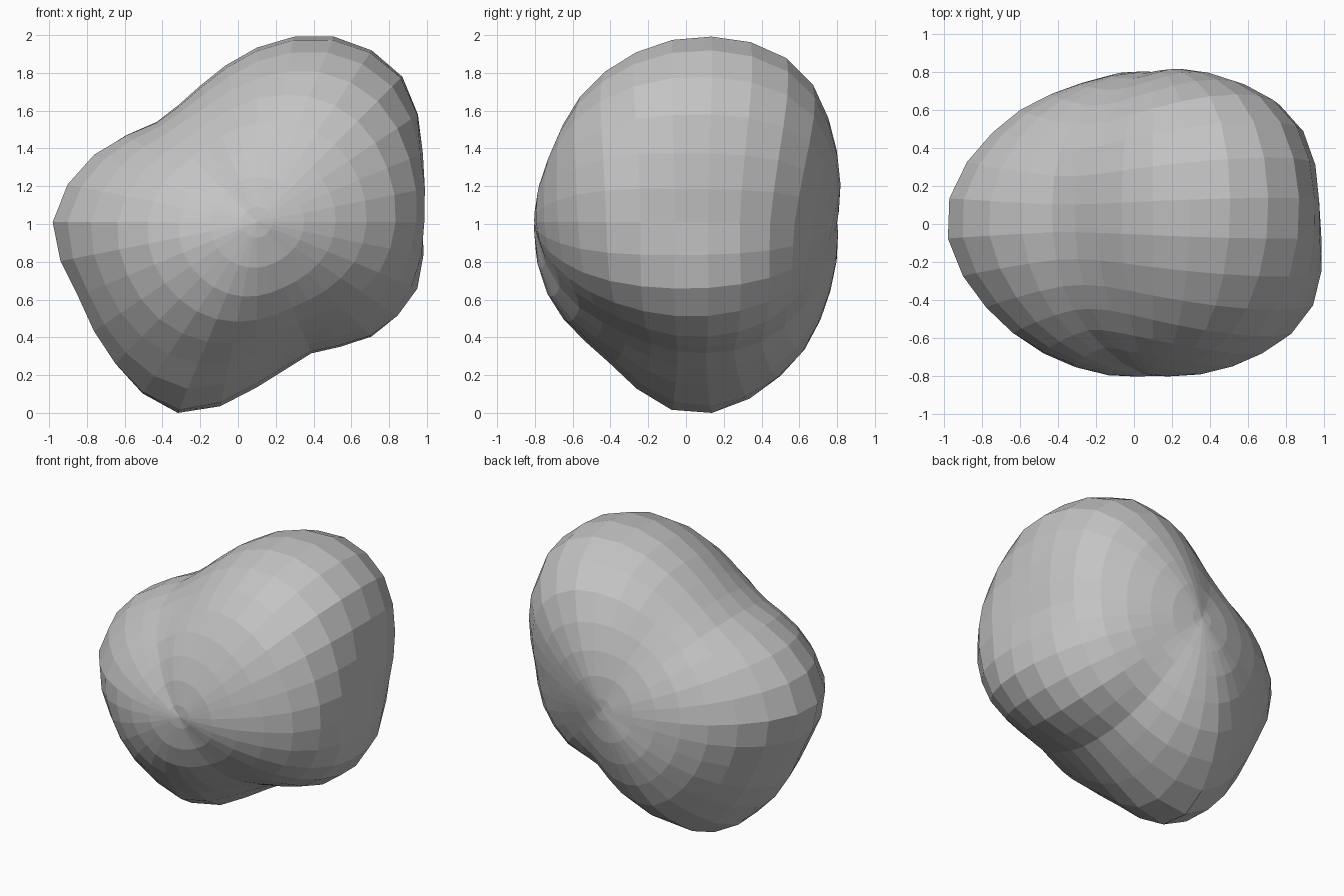
import bpy
import bmesh
from math import pi, sin, cos, floor
from mathutils import Vector

default_cube = bpy.data.objects.get("Cube")
if default_cube:
    bpy.data.objects.remove(default_cube, do_unlink=True)

SEGMENTS = 32
RINGS = 16
CENTRE = Vector((0.1, 0.03, 1.02))

# Boulder radius in percent, from the front pole to the back pole;
# each row runs evenly around the boulder, starting on its left side
RADII = [
    [83],
    [89, 89, 88, 85, 82, 79, 77, 83, 88, 90, 89, 87, 83, 79, 81, 86],
    [96, 99, 102, 97, 86, 76, 76, 88, 99, 98, 97, 91, 79, 73, 81, 92],
    [87, 95, 109, 106, 92, 78, 75, 94, 109, 103, 107, 110, 87, 75, 86, 92],
    [88, 97, 107, 106, 94, 81, 78, 87, 95, 94, 95, 99, 89, 78, 84, 87],
    [80, 84, 88, 88, 83, 78, 77, 79, 81, 82, 84, 84, 81, 76, 75, 77],
    [77],
]


def smooth_mix(a, b, c, d, t):
    """Smooth curve through b and c, with a and d as outer neighbours."""
    return b + 0.5 * t * (c - a + t * (2 * a - 5 * b + 4 * c - d + t * (3 * (b - c) + d - a)))


def sample_loop(row, turn):
    position = turn * len(row)
    i = floor(position)
    near = [row[(i + k) % len(row)] for k in (-1, 0, 1, 2)]
    return smooth_mix(*near, position - i)


def radius(turn, tilt):
    """Radius for a turn around the y axis and a tilt from front to back."""
    last = len(RADII) - 1
    position = tilt * last
    i = min(floor(position), last - 1)
    near = [sample_loop(RADII[min(max(i + k, 0), last)], turn) for k in (-1, 0, 1, 2)]
    return smooth_mix(*near, position - i) / 100


def surface_point(turn, tilt):
    around, along = turn * 2 * pi, tilt * pi
    direction = Vector((sin(along) * cos(around), -cos(along), sin(along) * sin(around)))
    return CENTRE + direction * radius(turn, tilt)


# Boulder: a faceted ball with its poles at the front and back
bm = bmesh.new()
rings = [[bm.verts.new(surface_point(s / SEGMENTS, (r + 0.5) / RINGS))
          for s in range(SEGMENTS)] for r in range(RINGS)]
front_pole = bm.verts.new(surface_point(0, 0))
back_pole = bm.verts.new(surface_point(0, 1))
for s in range(SEGMENTS):
    n = (s + 1) % SEGMENTS
    bm.faces.new((front_pole, rings[0][s], rings[0][n]))
    bm.faces.new((back_pole, rings[-1][n], rings[-1][s]))
    for lower, upper in zip(rings, rings[1:]):
        bm.faces.new((lower[s], upper[s], upper[n], lower[n]))
bmesh.ops.recalc_face_normals(bm, faces=bm.faces)

# Rest the lowest point on the ground
lowest = min(v.co.z for v in bm.verts)
bmesh.ops.translate(bm, verts=bm.verts, vec=(0, 0, -lowest))

mesh = bpy.data.meshes.new("boulder")
bm.to_mesh(mesh)
bm.free()
boulder = bpy.data.objects.new("boulder", mesh)
bpy.context.collection.objects.link(boulder)

# Plain stone colour
stone = bpy.data.materials.new("stone grey")
stone.use_nodes = True
colour = (0.55, 0.55, 0.55, 1)
stone.diffuse_color = colour
stone.node_tree.nodes["Principled BSDF"].inputs["Base Color"].default_value = colour
mesh.materials.append(stone)
